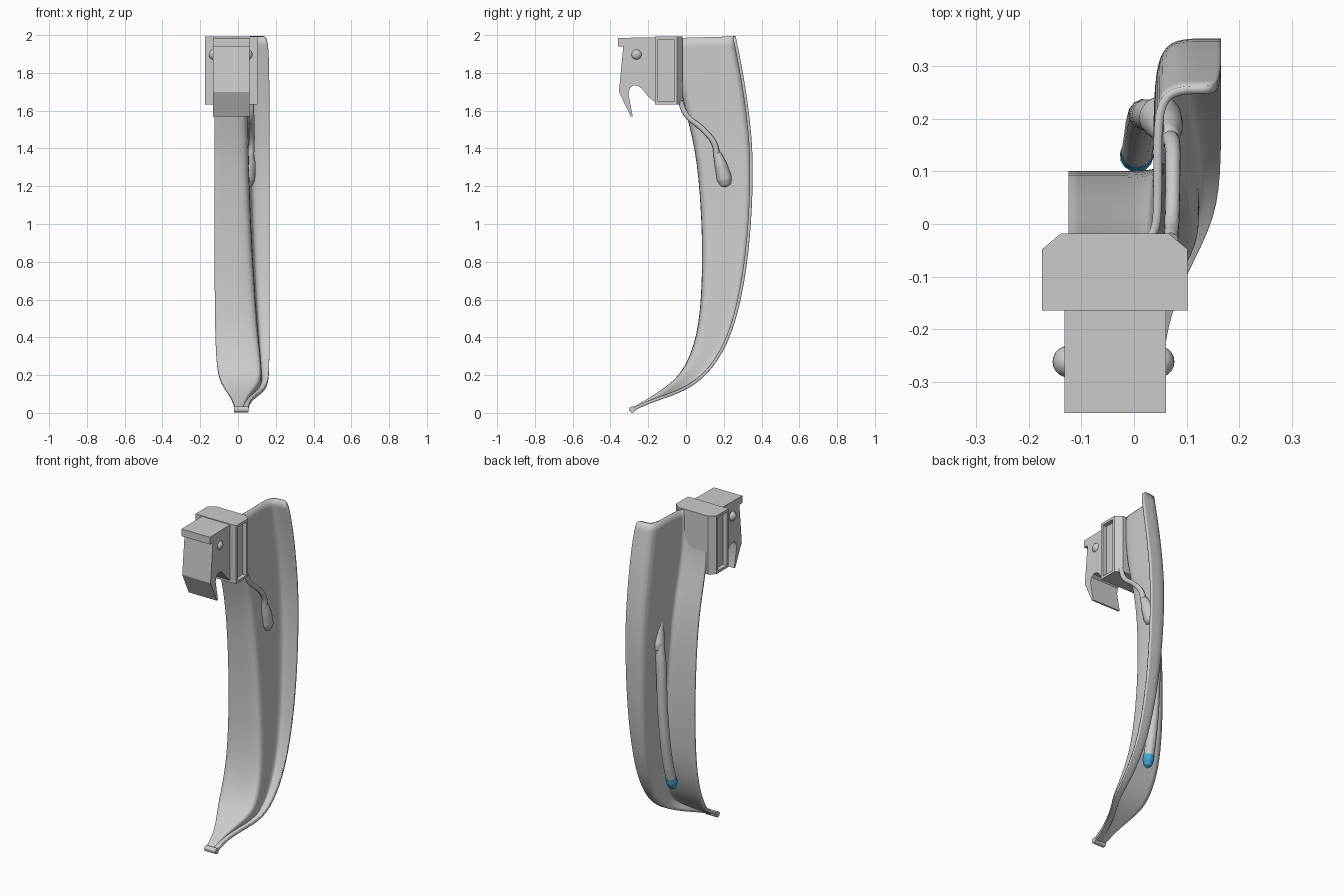
import bpy, bmesh, math
from mathutils import Vector

if "Cube" in bpy.data.objects:
    bpy.data.objects.remove(bpy.data.objects["Cube"])


def finish(bm, name, angle=30, mat=None):
    bmesh.ops.recalc_face_normals(bm, faces=bm.faces)
    me = bpy.data.meshes.new(name)
    bm.to_mesh(me)
    bm.free()
    ob = bpy.data.objects.new(name, me)
    bpy.context.collection.objects.link(ob)
    smooth(ob, angle)
    if mat:
        me.materials.append(mat)
    return ob


def smooth(ob, angle):
    bpy.ops.object.select_all(action='DESELECT')
    ob.select_set(True)
    bpy.context.view_layer.objects.active = ob
    bpy.ops.object.shade_smooth_by_angle(angle=math.radians(angle))


def prism(bm, pts, direction):
    face = bm.faces.new([bm.verts.new(p) for p in pts])
    ext = bmesh.ops.extrude_face_region(bm, geom=[face])
    verts = [g for g in ext['geom'] if isinstance(g, bmesh.types.BMVert)]
    bmesh.ops.translate(bm, verts=verts, vec=direction)


def tube(name, pts, mat=None):
    """Smooth tube through (x, y, z, radius) points."""
    cu = bpy.data.curves.new(name, 'CURVE')
    cu.dimensions = '3D'
    cu.bevel_depth = 1.0
    cu.bevel_resolution = 5
    cu.resolution_u = 8
    cu.use_fill_caps = True
    sp = cu.splines.new('BEZIER')
    sp.bezier_points.add(len(pts) - 1)
    for bp, (x, y, z, r) in zip(sp.bezier_points, pts):
        bp.co = (x, y, z)
        bp.radius = r
        bp.handle_left_type = bp.handle_right_type = 'AUTO'
    if mat:
        cu.materials.append(mat)
    ob = bpy.data.objects.new(name, cu)
    bpy.context.collection.objects.link(ob)
    bpy.ops.object.select_all(action='DESELECT')
    ob.select_set(True)
    bpy.context.view_layer.objects.active = ob
    bpy.ops.object.convert(target='MESH')
    smooth(bpy.context.object, 50)


# Curved blade: Z-shaped section lofted along the length
# front y, z, back y, z, left x, web x, right x
stations = [
    (-.035, 1.985, .255, 1.993, -.125, .045, .160),
    (-.035, 1.80, .295, 1.80, -.125, .045, .166),
    (-.005, 1.63, .325, 1.60, -.125, .045, .166),
    (.06, 1.40, .348, 1.38, -.125, .048, .166),
    (.088, 1.10, .344, 1.10, -.125, .055, .166),
    (.097, .78, .318, .76, -.124, .072, .166),
    (.08, .45, .245, .42, -.122, .095, .166),
    (.02, .27, .13, .225, -.115, .115, .166),
    (-.045, .175, .015, .135, -.10, .12, .158),
    (-.125, .115, -.09, .093, -.058, .065, .10),
    (-.205, .063, -.197, .058, -.025, .03, .06),
    (-.285, .019, -.284, .017, -.018, .02, .056),
]
bm = bmesh.new()
rows = []
for fy, fz, by, bz, l, w, r in stations:
    a, b = Vector((0, fy, fz)), Vector((0, by, bz))
    sec = [(l, 0), (l + (w - l) * .4, 0), (w - (w - l) * .15, 0), (w - .004, .06),
           (w, .22), (w, .5), (w, .8), (w + .1 * (r - w), .95),
           (w + .35 * (r - w), 1), (w + .75 * (r - w), 1), (r, 1)]
    rows.append([bm.verts.new(a.lerp(b, s) + Vector((x, 0, 0))) for x, s in sec])
for p, q in zip(rows, rows[1:]):
    for i in range(len(p) - 1):
        bm.faces.new((p[i], p[i + 1], q[i + 1], q[i]))
blade = finish(bm, "blade", 40)
sub = blade.modifiers.new("smooth", 'SUBSURF')
sub.levels = sub.render_levels = 2
sol = blade.modifiers.new("thickness", 'SOLIDIFY')
sol.thickness = .016
sol.offset = 0

# Rounded bead across the tip
tube("tip_bead", [(-.02, -.284, .018, .017), (.018, -.284, .018, .017), (.056, -.284, .018, .017)])

# Hook: side profile extruded across x
profile = [(-.36, 1.985), (-.36, 1.94), (-.332, 1.94), (-.355, 1.70), (-.292, 1.568),
           (-.282, 1.568), (-.305, 1.69), (-.297, 1.72), (-.28, 1.733), (-.258, 1.733),
           (-.235, 1.718), (-.20, 1.675), (-.165, 1.645), (-.14, 1.635), (-.03, 1.635), (-.03, 1.99)]
bm = bmesh.new()
prism(bm, [(-.132, y, z) for y, z in profile], (.193, 0, 0))
finish(bm, "hook_block")

# Wide base block with chamfered back corners and recessed side panels
bm = bmesh.new()
outline = [(-.175, -.165), (.102, -.165), (.102, -.048), (.066, -.018), (-.139, -.018), (-.175, -.048)]
prism(bm, [(x, y, 1.632) for x, y in outline], (0, 0, .36))
bmesh.ops.recalc_face_normals(bm, faces=bm.faces)
sides = [f for f in bm.faces if abs(f.normal.x) > .99]
bmesh.ops.inset_individual(bm, faces=sides, thickness=.022)
bmesh.ops.inset_individual(bm, faces=sides, thickness=.001, depth=-.025)
finish(bm, "base_block")

# Detent balls on both sides
for side, x in (("left", -.125), ("right", .047)):
    bm = bmesh.new()
    bmesh.ops.create_uvsphere(bm, u_segments=20, v_segments=12, radius=.03)
    bmesh.ops.translate(bm, verts=bm.verts, vec=(x, -.262, 1.897))
    finish(bm, side + "_ball", 60)

# Light cable, its pod through the web, and the tube on the other side
tube("light_cable", [(.07, -.03, 1.65, .014), (.072, .0, 1.58, .014), (.074, .09, 1.5, .014),
                     (.073, .15, 1.425, .015), (.066, .165, 1.35, .018)])
tube("light_pod", [(.064, .162, 1.39, .004), (.064, .167, 1.37, .022), (.06, .185, 1.31, .034),
                   (.05, .203, 1.24, .041), (.045, .209, 1.21, .033), (.042, .213, 1.19, .004)])
tube("light_tube", [(.04, .205, 1.27, .004), (.036, .206, 1.25, .024), (.026, .208, 1.15, .03),
                    (.016, .20, .8, .03), (.01, .162, .5, .03), (.006, .137, .40, .03)])
blue = bpy.data.materials.new("lamp_blue")
blue.diffuse_color = (.06, .38, .68, 1)
blue.use_nodes = True
blue.node_tree.nodes["Principled BSDF"].inputs["Base Color"].default_value = blue.diffuse_color
tube("lamp", [(.006, .137, .40, .031), (.005, .130, .37, .032), (.004, .123, .34, .023),
              (.004, .119, .325, .003)], blue)
